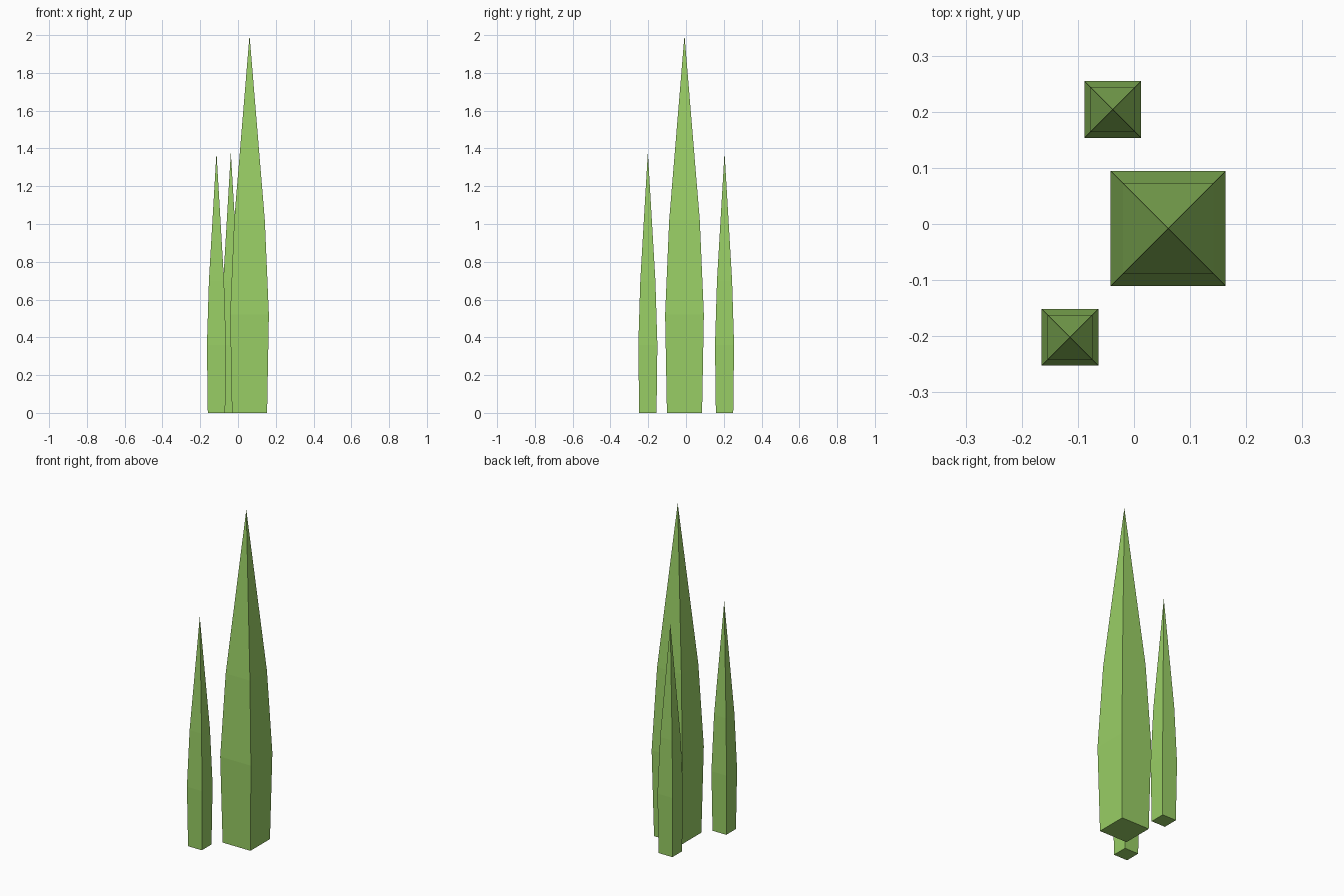
import bpy, bmesh

if "Cube" in bpy.data.objects:
    bpy.data.objects.remove(bpy.data.objects["Cube"])

green = bpy.data.materials.new("leaf_green")
green.diffuse_color = (0.32, 0.62, 0.13, 1)
green.use_nodes = True
green.node_tree.nodes["Principled BSDF"].inputs["Base Color"].default_value = green.diffuse_color


def spike(name, x, y, height, profile):
    """Square tapering blade: rings of (half width, z), closed to a point at height."""
    bm = bmesh.new()
    rings = [[bm.verts.new((sx * h, sy * h, z))
              for sx, sy in ((-1, -1), (1, -1), (1, 1), (-1, 1))]
             for h, z in profile]
    tip = bm.verts.new((0, 0, height))
    bm.faces.new(rings[0][::-1])
    for i in range(4):
        j = (i + 1) % 4
        for low, high in zip(rings, rings[1:]):
            bm.faces.new((low[i], low[j], high[j], high[i]))
        bm.faces.new((rings[-1][i], rings[-1][j], tip))
    mesh = bpy.data.meshes.new(name)
    bm.to_mesh(mesh)
    bm.free()
    mesh.materials.append(green)
    obj = bpy.data.objects.new(name, mesh)
    obj.location = (x, y, 0)
    bpy.context.collection.objects.link(obj)


# Tall blade and its two smaller neighbours
small = [(0.046, 0), (0.0505, 0.36), (0.040, 0.70)]
spike("tall_blade", 0.061, -0.008, 2.0, [(0.093, 0), (0.1025, 0.52), (0.081, 1.02)])
spike("front_small_blade", -0.114, -0.202, 1.38, small)
spike("back_small_blade", -0.038, 0.204, 1.38, small)
